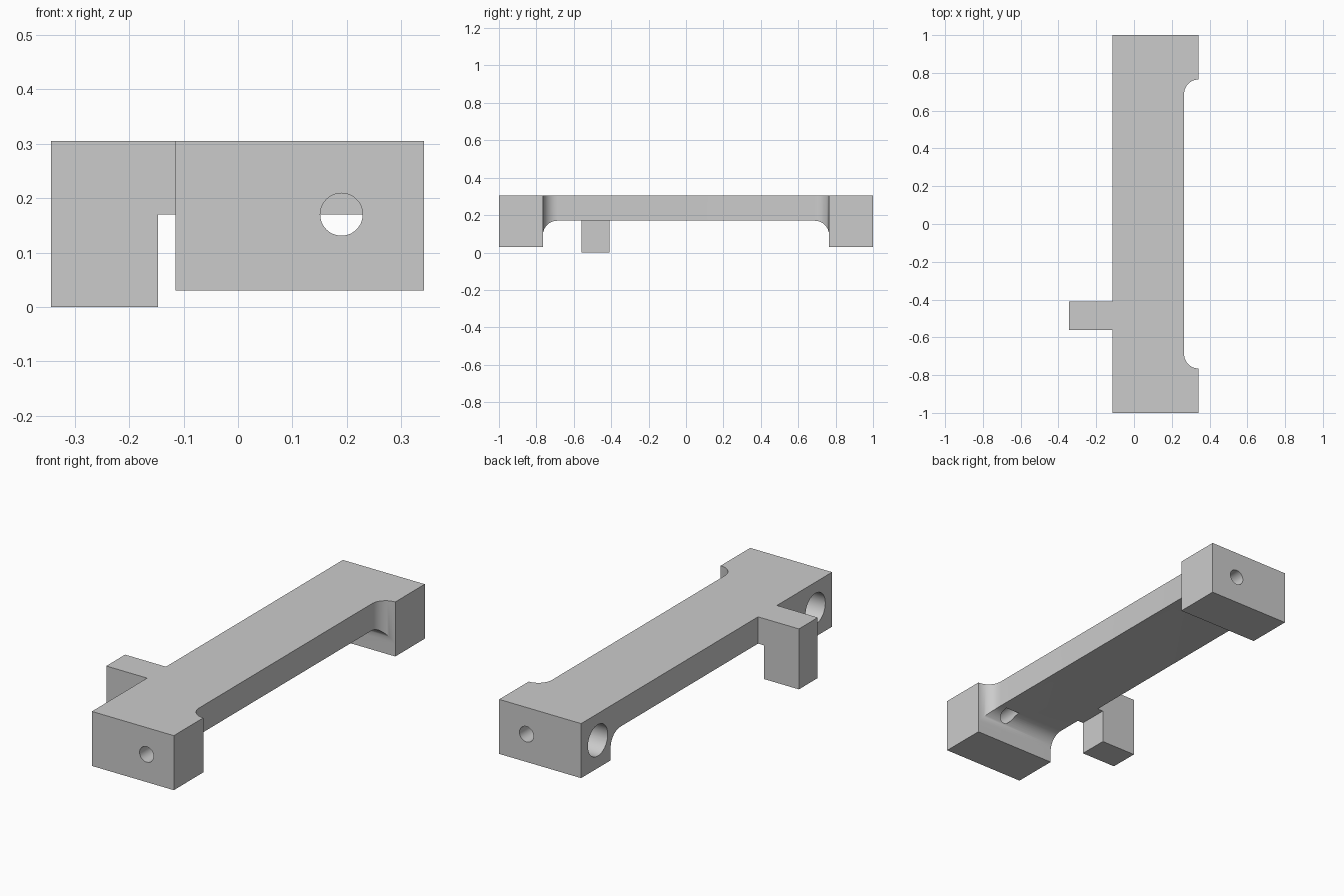
import bpy
import math
from mathutils import Matrix, Vector

cube = bpy.data.objects.get("Cube")
if cube:
    bpy.data.objects.remove(cube, do_unlink=True)

# Main dimensions
LEFT, RIGHT = -0.115, 0.342
BOTTOM, UNDERSIDE, TOP = 0.03, 0.17, 0.305
INNER, FILLET = 0.765, 0.077
NOTCH_X = RIGHT - FILLET

grey = bpy.data.materials.new("plain grey")
grey.use_nodes = True
colour = (0.6, 0.6, 0.6, 1)
grey.diffuse_color = colour
grey.node_tree.nodes["Principled BSDF"].inputs["Base Color"].default_value = colour


def prism(name, profile, axis, low, high):
    """Extrude a closed 2D profile along the x, y or z axis."""
    def place(p, d):
        a, b = p
        return {"x": (d, a, b), "y": (a, d, b), "z": (a, b, d)}[axis]
    n = len(profile)
    verts = [place(p, d) for d in (low, high) for p in profile]
    faces = [tuple(range(n))[::-1], tuple(range(n, 2 * n))]
    faces += [(i, (i + 1) % n, n + (i + 1) % n, n + i) for i in range(n)]
    mesh = bpy.data.meshes.new(name)
    mesh.from_pydata(verts, [], faces)
    mesh.materials.append(grey)
    obj = bpy.data.objects.new(name, mesh)
    bpy.context.collection.objects.link(obj)
    # Make the normals point outwards whichever way the profile runs
    bpy.context.view_layer.objects.active = obj
    bpy.ops.object.mode_set(mode="EDIT")
    bpy.ops.mesh.select_all(action="SELECT")
    bpy.ops.mesh.normals_make_consistent(inside=False)
    bpy.ops.object.mode_set(mode="OBJECT")
    return obj


def circle(a, b, r, n=48):
    return [(a + r * math.cos(math.tau * i / n), b + r * math.sin(math.tau * i / n))
            for i in range(n)]


def arc(a, b, start, end, n=12):
    angles = [math.radians(start + (end - start) * i / n) for i in range(n + 1)]
    return [(a + FILLET * math.cos(t), b + FILLET * math.sin(t)) for t in angles]


def combine(target, tool, operation):
    """Apply a boolean and remove the tool object."""
    tool.hide_render = True
    mod = target.modifiers.new(operation.lower(), "BOOLEAN")
    mod.operation, mod.solver, mod.object = operation, "EXACT", tool
    bpy.context.view_layer.objects.active = target
    bpy.ops.object.modifier_apply(modifier=mod.name)
    bpy.data.objects.remove(tool, do_unlink=True)


# Bar with an end block at each end and a filleted underside
centre = INNER - FILLET
side = [(-1, TOP), (-1, BOTTOM), (-INNER, BOTTOM)]
side += arc(-centre, UNDERSIDE - FILLET, 180, 90)
side += arc(centre, UNDERSIDE - FILLET, 90, 0)
side += [(INNER, BOTTOM), (1, BOTTOM), (1, TOP)]
body = prism("bracket_bar", side, "x", LEFT, RIGHT)

# Long side recess with rounded inner corners
recess = [(RIGHT + 0.1, INNER), (RIGHT + 0.1, -INNER)]
recess += arc(RIGHT, -centre, 270, 180) + arc(RIGHT, centre, 180, 90)
combine(body, prism("recess_cutter", recess, "z", -0.1, 0.5), "DIFFERENCE")

# Hooked side tab
tab = [(-0.343, 0), (-0.147, 0), (-0.147, UNDERSIDE), (LEFT + 0.05, UNDERSIDE),
       (LEFT + 0.05, TOP), (-0.343, TOP)]
combine(body, prism("side_tab", tab, "y", -0.56, -0.41), "UNION")

# Bolt hole through each end and a wide blind hole in each block side
for s in (-1, 1):
    low, high = sorted((s * centre, s * 1.1))
    combine(body, prism("bolt_cutter", circle(0.19, UNDERSIDE, 0.039), "y", low, high),
            "DIFFERENCE")
    combine(body, prism("blind_cutter", circle(s * 0.867, UNDERSIDE, 0.079), "x",
                        LEFT - 0.1, 0.11), "DIFFERENCE")

# Smooth the curved walls, keep the corners crisp
bpy.ops.object.select_all(action="DESELECT")
body.select_set(True)
bpy.context.view_layer.objects.active = body
bpy.ops.object.shade_smooth_by_angle(angle=math.radians(30))
